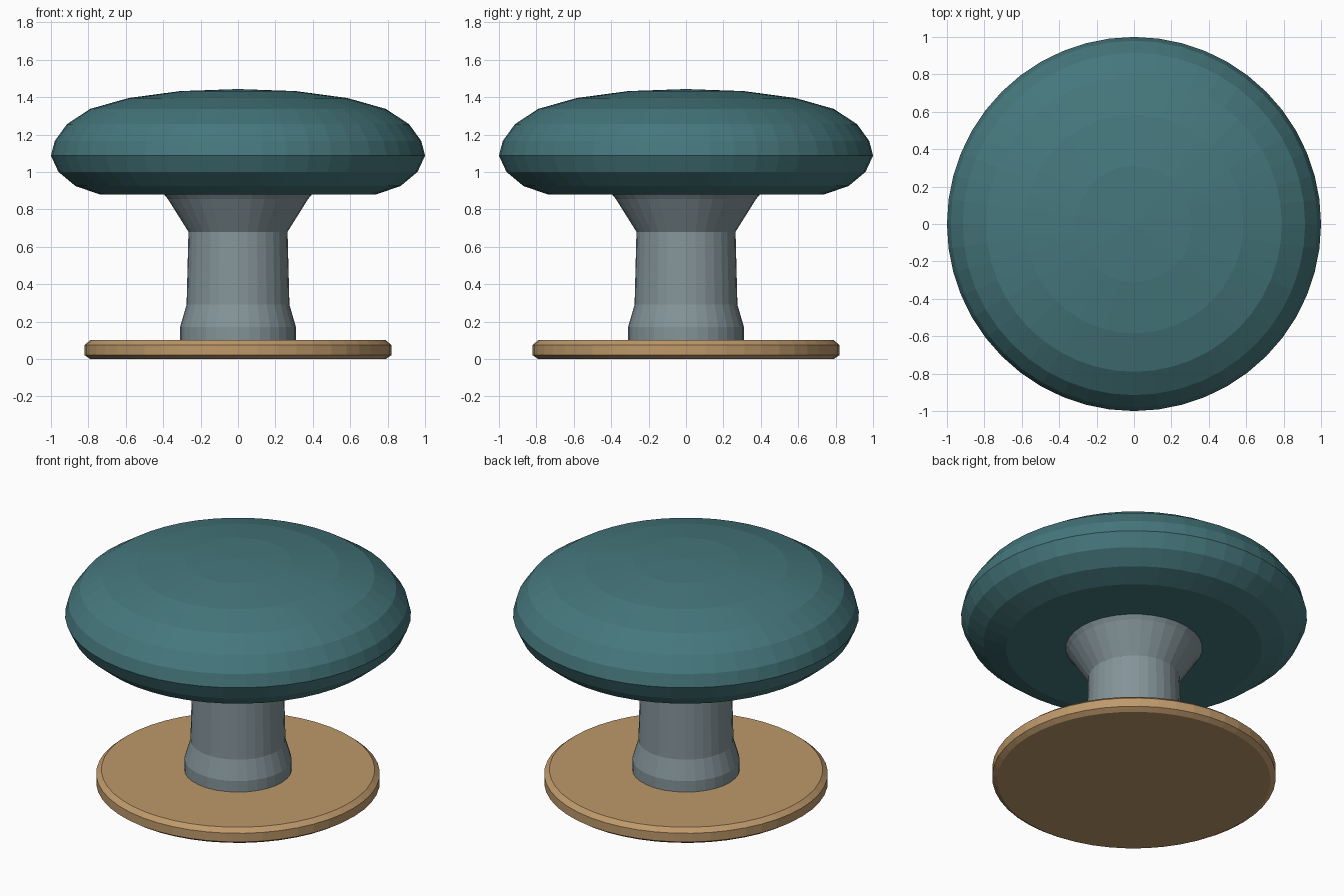
import bpy, bmesh, math

if "Cube" in bpy.data.objects:
    bpy.data.objects.remove(bpy.data.objects["Cube"])


def material(name, srgb):
    m = bpy.data.materials.new(name)
    lin = [((c / 255 + 0.055) / 1.055) ** 2.4 for c in srgb]
    m.diffuse_color = (*lin, 1.0)
    m.use_nodes = True
    m.node_tree.nodes["Principled BSDF"].inputs["Base Color"].default_value = m.diffuse_color
    return m


def lathe(name, profile, segments, mat):
    """Revolve (radius, z) points, listed bottom to top, into a closed solid."""
    bm = bmesh.new()
    rings = []
    for r, z in profile:
        if r == 0:
            rings.append([bm.verts.new((0, 0, z))] * segments)
        else:
            rings.append([bm.verts.new((r * math.cos(a), r * math.sin(a), z))
                          for a in (2 * math.pi * i / segments for i in range(segments))])
    for low, high in zip(rings, rings[1:]):
        for i in range(segments):
            j = (i + 1) % segments
            corners = dict.fromkeys((low[i], low[j], high[j], high[i]))
            bm.faces.new(list(corners))
    # flat end discs where the profile does not reach the axis
    if profile[0][0] > 0:
        bm.faces.new(rings[0][::-1])
    if profile[-1][0] > 0:
        bm.faces.new(rings[-1])
    bmesh.ops.recalc_face_normals(bm, faces=bm.faces[:])
    mesh = bpy.data.meshes.new(name)
    bm.to_mesh(mesh)
    bm.free()
    mesh.materials.append(mat)
    obj = bpy.data.objects.new(name, mesh)
    bpy.context.collection.objects.link(obj)
    return obj


teal = material("teal", (69, 119, 124))
grey = material("blue_grey", (132, 148, 153))
tan = material("tan", (190, 153, 107))

# Round backplate with chamfered rims
lathe("base_plate", [(0.79, 0), (0.82, 0.02), (0.82, 0.075), (0.79, 0.10)], 48, tan)

# Waisted stem flaring out under the cap
lathe("stem", [(0.31, 0.095), (0.31, 0.17), (0.275, 0.29), (0.265, 0.68),
               (0.375, 0.855), (0.40, 0.885)], 32, grey)

# Domed cap with flat underside
lathe("cap", [(0.74, 0.88), (0.87, 0.925), (0.96, 1.0), (1.0, 1.087),
              (0.98, 1.165), (0.915, 1.255), (0.79, 1.337), (0.585, 1.395),
              (0.31, 1.432), (0, 1.443)], 48, teal)
